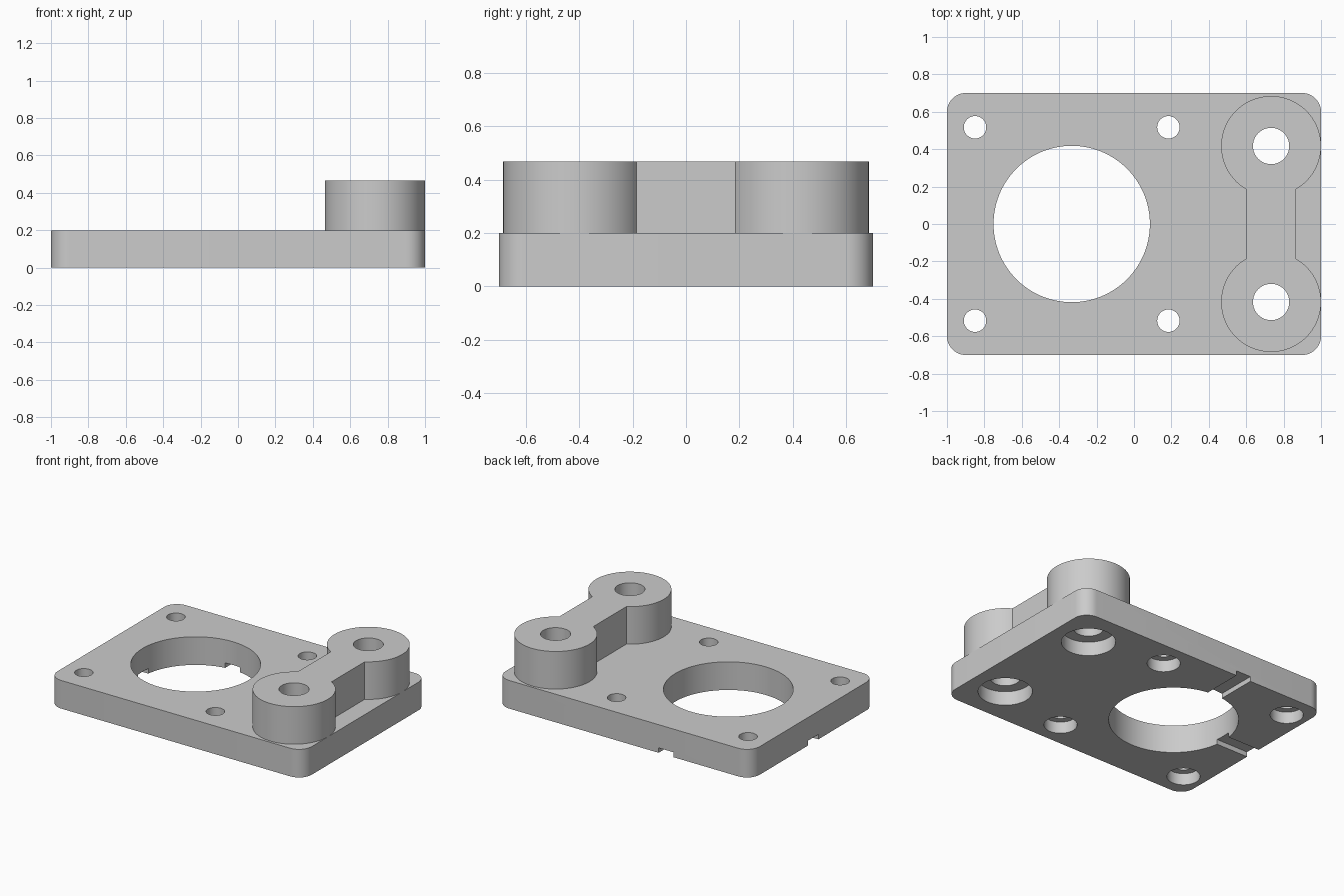
import bpy
import bmesh
from math import radians, cos, sin

if "Cube" in bpy.data.objects:
    bpy.data.objects.remove(bpy.data.objects["Cube"], do_unlink=True)

# Main dimensions
PLATE_H, TOP_H = 0.2, 0.467
HALF_X, HALF_Y, CORNER = 1.0, 0.7, 0.1
BORE_X, BORE_R = -0.333, 0.418
BOLT_OFF, BOLT_R, HEAD_R, HEAD_DEPTH = 0.517, 0.06, 0.107, 0.083
BOSS_X, BOSS_Y, BOSS_R = 0.733, 0.417, 0.267
PIN_R, RECESS_R, RECESS_DEPTH = 0.097, 0.175, 0.1
GROOVE_W, GROOVE_DEPTH = 0.117, 0.035

grey = bpy.data.materials.new("light grey")
grey.use_nodes = True
colour = (0.6, 0.6, 0.6, 1)
grey.diffuse_color = colour
grey.node_tree.nodes["Principled BSDF"].inputs["Base Color"].default_value = colour


def arc(cx, cy, r, start, end, steps):
    angles = [radians(start + (end - start) * i / steps) for i in range(steps + 1)]
    return [(cx + r * cos(a), cy + r * sin(a)) for a in angles]


def prism(name, outline, z0, z1):
    """Extrude a closed outline from z0 up to z1."""
    bm = bmesh.new()
    face = bm.faces.new([bm.verts.new((x, y, z0)) for x, y in outline])
    ext = bmesh.ops.extrude_face_region(bm, geom=[face])
    for v in ext["geom"]:
        if isinstance(v, bmesh.types.BMVert):
            v.co.z = z1
    bmesh.ops.recalc_face_normals(bm, faces=bm.faces)
    mesh = bpy.data.meshes.new(name)
    bm.to_mesh(mesh)
    bm.free()
    mesh.materials.append(grey)
    obj = bpy.data.objects.new(name, mesh)
    bpy.context.collection.objects.link(obj)
    return obj


def cut(obj, outline, z0, z1):
    """Subtract an extruded outline and discard the cutter."""
    cutter = prism("cutter", outline, z0, z1)
    cutter.hide_render = True
    mod = obj.modifiers.new("cut", "BOOLEAN")
    mod.operation, mod.solver, mod.object = "DIFFERENCE", "EXACT", cutter
    bpy.context.view_layer.objects.active = obj
    bpy.ops.object.modifier_apply(modifier=mod.name)
    bpy.data.objects.remove(cutter, do_unlink=True)


def circle(cx, cy, r, steps=64):
    return arc(cx, cy, r, 0, 360, steps)[:-1]


def box(x0, x1, y0, y1):
    return [(x0, y0), (x1, y0), (x1, y1), (x0, y1)]


# Base plate with rounded corners
ix, iy = HALF_X - CORNER, HALF_Y - CORNER
outline = []
for i, (sx, sy) in enumerate([(1, 1), (-1, 1), (-1, -1), (1, -1)]):
    outline += arc(sx * ix, sy * iy, CORNER, 90 * i, 90 * i + 90, 12)
plate = prism("base_plate", outline, 0, PLATE_H)

# Underside grooves running from the bore to the left and back edges
g = GROOVE_W / 2
cut(plate, box(-1.2, BORE_X, -g, g), -0.1, GROOVE_DEPTH)
cut(plate, box(BORE_X - g, BORE_X + g, 0, 0.9), -0.1, GROOVE_DEPTH)

# Large bore
cut(plate, circle(BORE_X, 0, BORE_R, 128), -0.2, 1)

# Bolt holes with head recesses underneath
for sx in (-1, 1):
    for sy in (-1, 1):
        x, y = BORE_X + sx * BOLT_OFF, sy * BOLT_OFF
        cut(plate, circle(x, y, BOLT_R, 48), -0.2, 1)
        cut(plate, circle(x, y, HEAD_R, 48), -0.1, HEAD_DEPTH)

# Twin bosses joined by a straight web
bosses = prism("twin_boss",
               arc(BOSS_X, BOSS_Y, BOSS_R, -60, 240, 90)
               + arc(BOSS_X, -BOSS_Y, BOSS_R, 120, 420, 90),
               PLATE_H, TOP_H)

# Pin holes through bosses and plate, recessed underneath
for sy in (-1, 1):
    for part in (plate, bosses):
        cut(part, circle(BOSS_X, sy * BOSS_Y, PIN_R), -0.2, 1)
    cut(plate, circle(BOSS_X, sy * BOSS_Y, RECESS_R), -0.1, RECESS_DEPTH)

# Smooth round walls, crisp edges
bpy.ops.object.select_all(action="DESELECT")
for part in (plate, bosses):
    part.select_set(True)
bpy.context.view_layer.objects.active = plate
bpy.ops.object.shade_smooth_by_angle(angle=radians(30))
